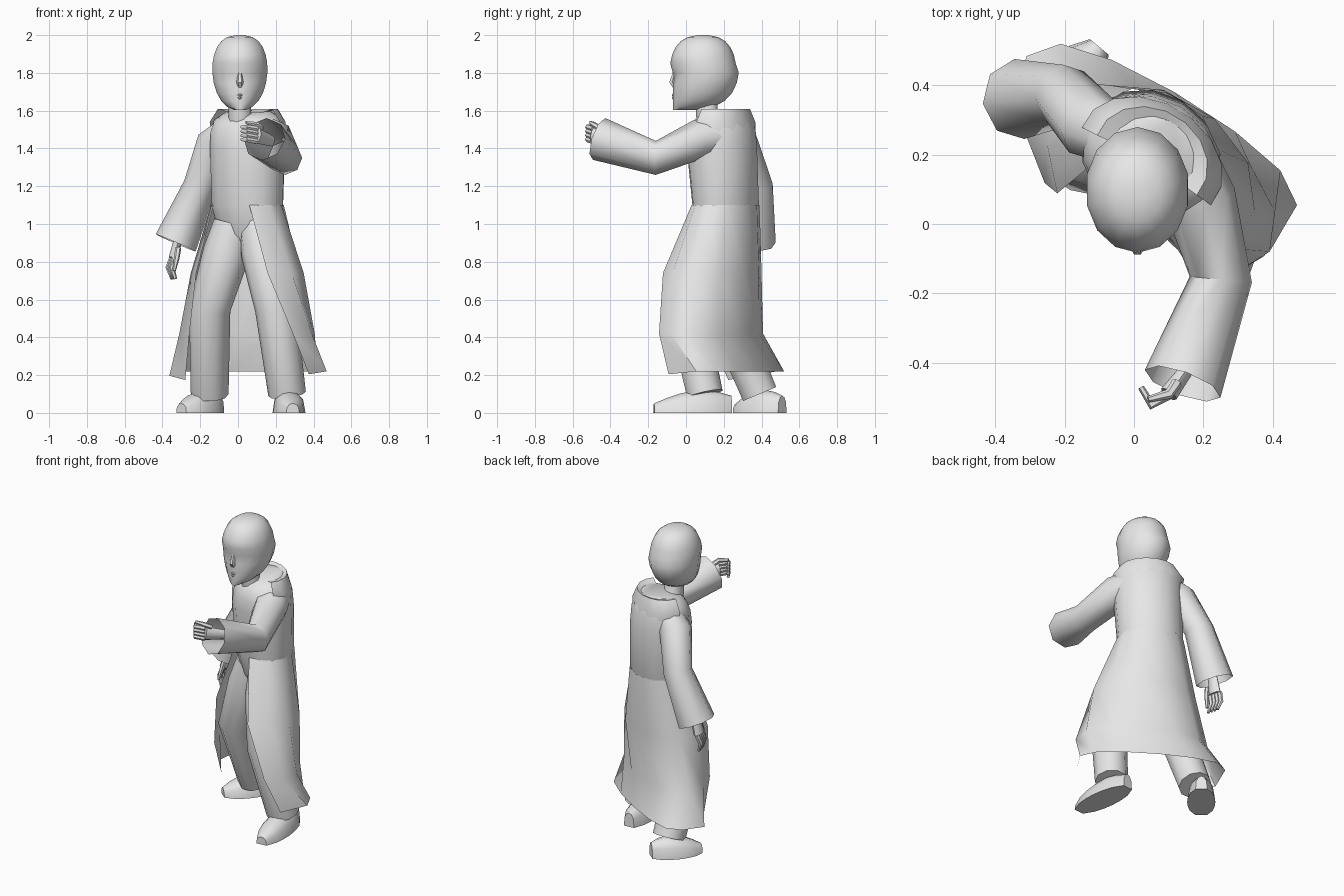
import bpy, bmesh
from math import sin, cos, pi, radians, copysign
from mathutils import Vector

if "Cube" in bpy.data.objects:
    bpy.data.objects.remove(bpy.data.objects["Cube"], do_unlink=True)

colour = (0.8, 0.8, 0.8, 1)
grey = bpy.data.materials.new("plain_grey")
grey.use_nodes = True
grey.diffuse_color = colour
grey.node_tree.nodes["Principled BSDF"].inputs["Base Color"].default_value = colour


def loft(name, rings, closed=True, cap_start=True, cap_end=True):
    """Skin a list of equal-length point rings."""
    bm = bmesh.new()
    rows = [[bm.verts.new(point) for point in ring] for ring in rings]
    count = len(rows[0])
    for lower, upper in zip(rows, rows[1:]):
        for i in range(count if closed else count - 1):
            j = (i + 1) % count
            bm.faces.new((lower[i], lower[j], upper[j], upper[i]))
    if closed and cap_start:
        bm.faces.new(rows[0])
    if closed and cap_end:
        bm.faces.new(rows[-1])
    bmesh.ops.recalc_face_normals(bm, faces=bm.faces)
    mesh = bpy.data.meshes.new(name)
    bm.to_mesh(mesh)
    bm.free()
    mesh.materials.append(grey)
    part = bpy.data.objects.new(name, mesh)
    bpy.context.collection.objects.link(part)
    bpy.ops.object.select_all(action='DESELECT')
    part.select_set(True)
    bpy.context.view_layer.objects.active = part
    bpy.ops.object.shade_smooth_by_angle(angle=radians(50))


def circle(count):
    return [2 * pi * k / count for k in range(count)]


def arc(start, end, count=10):
    return [radians(start + (end - start) * k / (count - 1)) for k in range(count)]


def tube(name, points, radii, sides=8, cap_end=True, flat=1):
    """Round sections set square to a path; flat narrows them sideways."""
    points = [Vector(point) for point in points]
    reach = points[-1] - points[0]
    upright = abs(reach.z) > reach.length / 2
    reference = Vector((0, 1, 0.3)) if upright else Vector((0, 0, 1))
    rings = []
    for i, (point, radius) in enumerate(zip(points, radii)):
        ahead = points[min(i + 1, len(points) - 1)]
        behind = points[max(i - 1, 0)]
        along = (ahead - behind).normalized()
        side = along.cross(reference).normalized()
        up = along.cross(side)
        rings.append([point + radius * (side * flat * cos(a) + up * sin(a))
                      for a in circle(sides)])
    loft(name, rings, cap_end=cap_end)


def oval(z, half_width, half_depth, angles, middle=0.19, drop=0.0, power=1):
    """Section turned with the body; drop lowers its front, power squares it."""
    turn = radians(-31)
    ring = []
    for a in angles:
        across = half_width * sin(a)
        deep = -half_depth * copysign(abs(cos(a)) ** power, cos(a))
        ring.append((0.05 + across * cos(turn) - deep * sin(turn),
                     middle + across * sin(turn) + deep * cos(turn),
                     z - drop * max(0, cos(a))))
    return ring


# Torso, from the pelvis to the base of the neck
around = circle(14)
loft("torso", [
    oval(0.87, 0.08, 0.08, around),
    oval(0.95, 0.17, 0.12, around),
    oval(1.1, 0.2, 0.17, around, middle=0.21),
    oval(1.4, 0.21, 0.18, around),
    oval(1.5, 0.21, 0.17, around, drop=0.02),
    oval(1.56, 0.19, 0.15, around, drop=0.03),
    oval(1.6, 0.12, 0.12, around, drop=0.03)])

# Standing collar round the back of the neck
nape = arc(80, 280)
loft("collar", [
    oval(1.45, 0.2, 0.17, nape),
    oval(1.54, 0.22, 0.16, nape),
    oval(1.61, 0.17, 0.14, nape),
    oval(1.59, 0.1, 0.1, nape)], closed=False)

# Coat skirt, open at the front
loft("coat_skirt", [
    oval(1.1, 0.203, 0.173, arc(30, 320), middle=0.21),
    oval(0.74, 0.32, 0.24, arc(45, 320), middle=0.14),
    oval(0.42, 0.4, 0.22, arc(60, 320), middle=0.13),
    oval(0.22, 0.45, 0.18, arc(75, 320), middle=0.21, drop=0.06, power=0.5)], closed=False)

# Trouser legs, hip to ankle
leg_radii = (0.11, 0.125, 0.11, 0.1)
tube("left_leg", [(0.11, 0.15, 1), (0.14, 0.09, 0.85), (0.2, 0, 0.55), (0.26, 0.1, 0.1)],
     leg_radii, sides=10)
tube("right_leg", [(-0.02, 0.2, 1), (-0.06, 0.2, 0.85), (-0.15, 0.2, 0.55), (-0.15, 0.39, 0.1)],
     leg_radii, sides=10)


def shoe(name, toe, heel):
    """Flat-soled shoe of arched sections, rising from toe to heel."""
    toe, heel = Vector(toe), Vector(heel)
    side = (heel - toe).normalized().cross(Vector((0, 0, 1)))
    rings = []
    for step in range(7):
        t = step / 6
        width = 0.035 + 0.05 * max(0, sin(pi * t)) ** 0.6
        height = 0.05 + 0.07 * sin(pi * t * 0.8)
        middle = toe.lerp(heel, t)
        rings.append([middle + side * width * cos(a)
                      + Vector((0, 0, height * abs(sin(a)) ** 0.7))
                      for a in arc(0, 180, count=7)])
    loft(name, rings)


shoe("left_shoe", toe=(0.29, -0.17, 0), heel=(0.25, 0.24, 0))
shoe("right_shoe", toe=(-0.3, 0.27, 0), heel=(-0.1, 0.51, 0))

# Sleeves with open flared cuffs, shoulder to wrist
tube("right_sleeve",
     [(-0.04, 0.24, 1.5), (-0.12, 0.28, 1.43), (-0.2, 0.37, 1.2), (-0.33, 0.36, 0.9)],
     (0.08, 0.1, 0.09, 0.116), cap_end=False)
tube("left_sleeve",
     [(0.13, 0.2, 1.47), (0.19, 0.07, 1.45), (0.25, -0.16, 1.35), (0.14, -0.46, 1.45)],
     (0.1, 0.105, 0.09, 0.116), cap_end=False)


def hand(side_name, wrist, knuckle, bend, tip, spread):
    """Palm, four bent fingers and a thumb; spread separates the fingers."""
    wrist, knuckle, bend, tip, spread = map(Vector, (wrist, knuckle, bend, tip, spread))
    tube(side_name + "_palm", [wrist, wrist.lerp(knuckle, 0.6), knuckle],
         (0.03, 0.038, 0.045), flat=0.6)
    finger_radii = (0.016, 0.015, 0.009)
    for k in range(4):
        offset = spread * (k - 1.5)
        tube(side_name + "_finger", [knuckle + offset, bend + offset, tip + offset],
             finger_radii, sides=6)
    offset = spread * 2
    tube(side_name + "_thumb", [wrist.lerp(knuckle, 0.7) + offset, knuckle + offset * 1.3,
                                bend.lerp(tip, 0.3) + offset * 1.3], finger_radii, sides=6)


hand("right", wrist=(-0.3, 0.36, 1), knuckle=(-0.34, 0.35, 0.82),
     bend=(-0.36, 0.34, 0.77), tip=(-0.34, 0.33, 0.71), spread=(0.006, -0.022, 0))
hand("left", wrist=(0.18, -0.38, 1.44), knuckle=(0.1, -0.49, 1.47),
     bend=(0.05, -0.52, 1.48), tip=(0.02, -0.47, 1.48), spread=(0, 0, 0.022))

# Neck
tube("neck", [(0.02, 0.15, 1.5), (0.01, 0.11, 1.58), (0.01, 0.11, 1.68)],
     (0.08, 0.06, 0.06), sides=10)

# Head: rounded skull narrowing forward into the chin, with shallow eye sockets
head = []
for latitude in range(-80, 90, 15):
    lift = radians(latitude)
    jaw = latitude < 0
    width = 0.15 * cos(lift) ** (0.9 if jaw else 0.7)
    depth = 0.175 * cos(lift) ** (0.55 if jaw else 0.7)
    centre = depth - 0.07 if jaw else 0.09
    ring = []
    for k, a in enumerate(around):
        socket = 0.014 if latitude == -5 and k in (1, 13) else 0
        ring.append((0.01 + width * sin(a), centre - depth * cos(a) + socket,
                     1.82 + (0.22 if jaw else 0.18) * sin(lift)))
    head.append(ring)
loft("head", head)

# Nose and lips
tube("nose", [(0.01, -0.06, 1.81), (0.01, -0.072, 1.75), (0.01, -0.06, 1.73)],
     (0.008, 0.019, 0.014), sides=6)
for name, z, reach in (("upper_lip", 1.682, 0.036), ("lower_lip", 1.668, 0.028)):
    tube(name, [(0.01 - reach, -0.05, z), (0.01, -0.066, z), (0.01 + reach, -0.05, z)],
         (0.004, 0.009, 0.004), sides=6)
